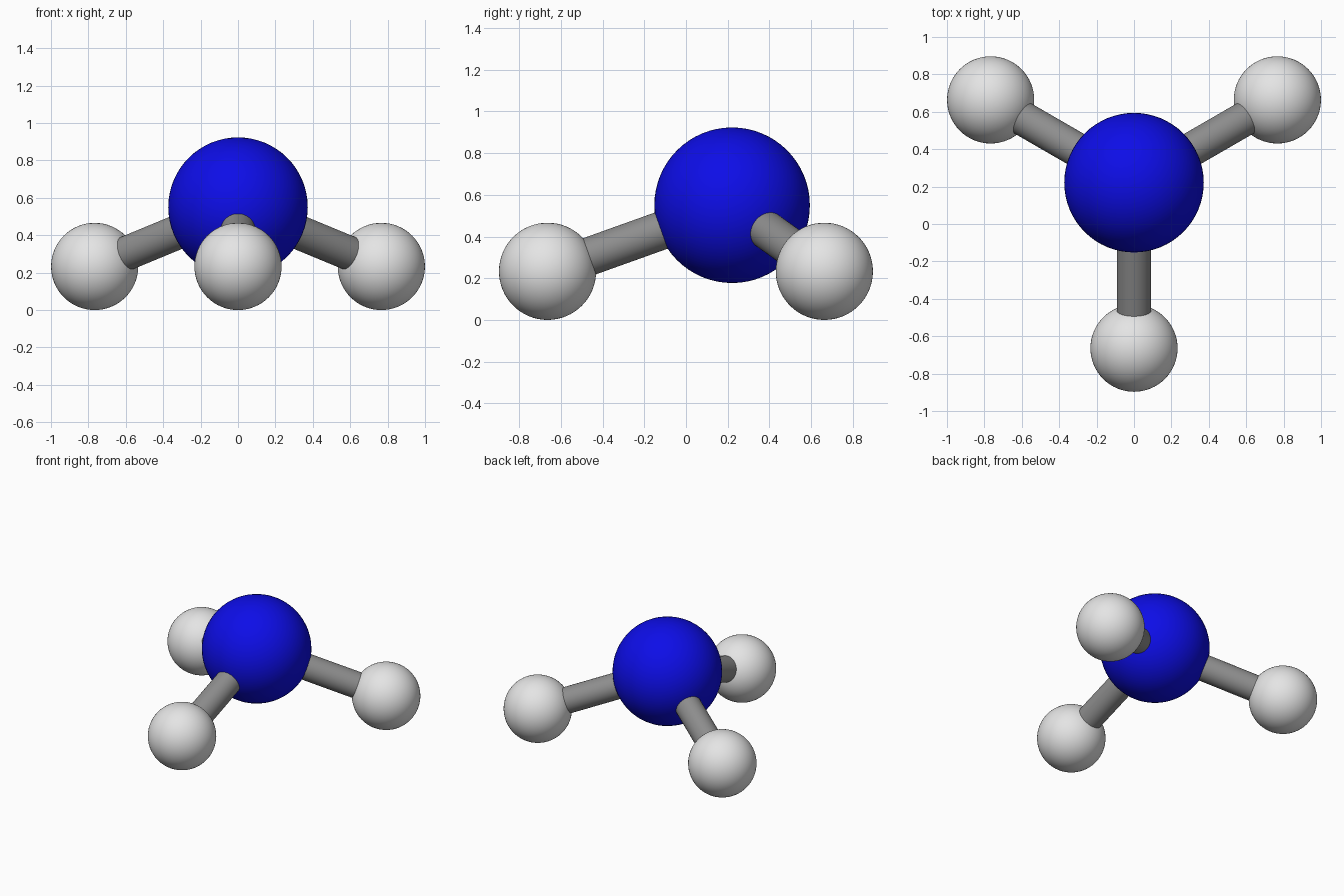
import bpy
import math
from mathutils import Vector

if "Cube" in bpy.data.objects:
    bpy.data.objects.remove(bpy.data.objects["Cube"])


def material(name, rgb):
    m = bpy.data.materials.new(name)
    m.diffuse_color = (*rgb, 1.0)
    m.use_nodes = True
    m.node_tree.nodes["Principled BSDF"].inputs["Base Color"].default_value = m.diffuse_color
    return m


BLUE = material("blue", (0.004, 0.004, 0.80))
WHITE = material("pale grey", (0.78, 0.78, 0.78))
GREY = material("mid grey", (0.27, 0.27, 0.27))


def finish(name, mat):
    ob = bpy.context.object
    ob.name = name
    ob.data.materials.append(mat)
    bpy.ops.object.shade_smooth_by_angle(angle=math.radians(40))
    return ob


def ball(name, centre, radius, mat):
    bpy.ops.mesh.primitive_uv_sphere_add(segments=64, ring_count=32,
                                         radius=radius, location=centre)
    return finish(name, mat)


def rod(name, a, b, radius, mat):
    d = b - a
    bpy.ops.mesh.primitive_cylinder_add(vertices=48, radius=radius,
                                        depth=d.length, location=(a + b) / 2)
    bpy.context.object.rotation_euler = d.to_track_quat('Z', 'Y').to_euler()
    return finish(name, mat)


# Large central ball
SMALL_R, BIG_R, ROD_R, REACH = 0.233, 0.373, 0.092, 0.885
centre = Vector((0, 0.221, 0.55))
ball("central_ball", centre, BIG_R, BLUE)

# Three outer balls, evenly spaced around the centre, each on a rod
for label, deg in (("front", -90), ("right", 30), ("left", 150)):
    t = math.radians(deg)
    tip = Vector((REACH * math.cos(t), centre.y + REACH * math.sin(t), SMALL_R))
    ball(label + "_ball", tip, SMALL_R, WHITE)
    u = (tip - centre).normalized()
    rod(label + "_rod", centre + u * (BIG_R - 0.06),
        tip - u * (SMALL_R - 0.06), ROD_R, GREY)
